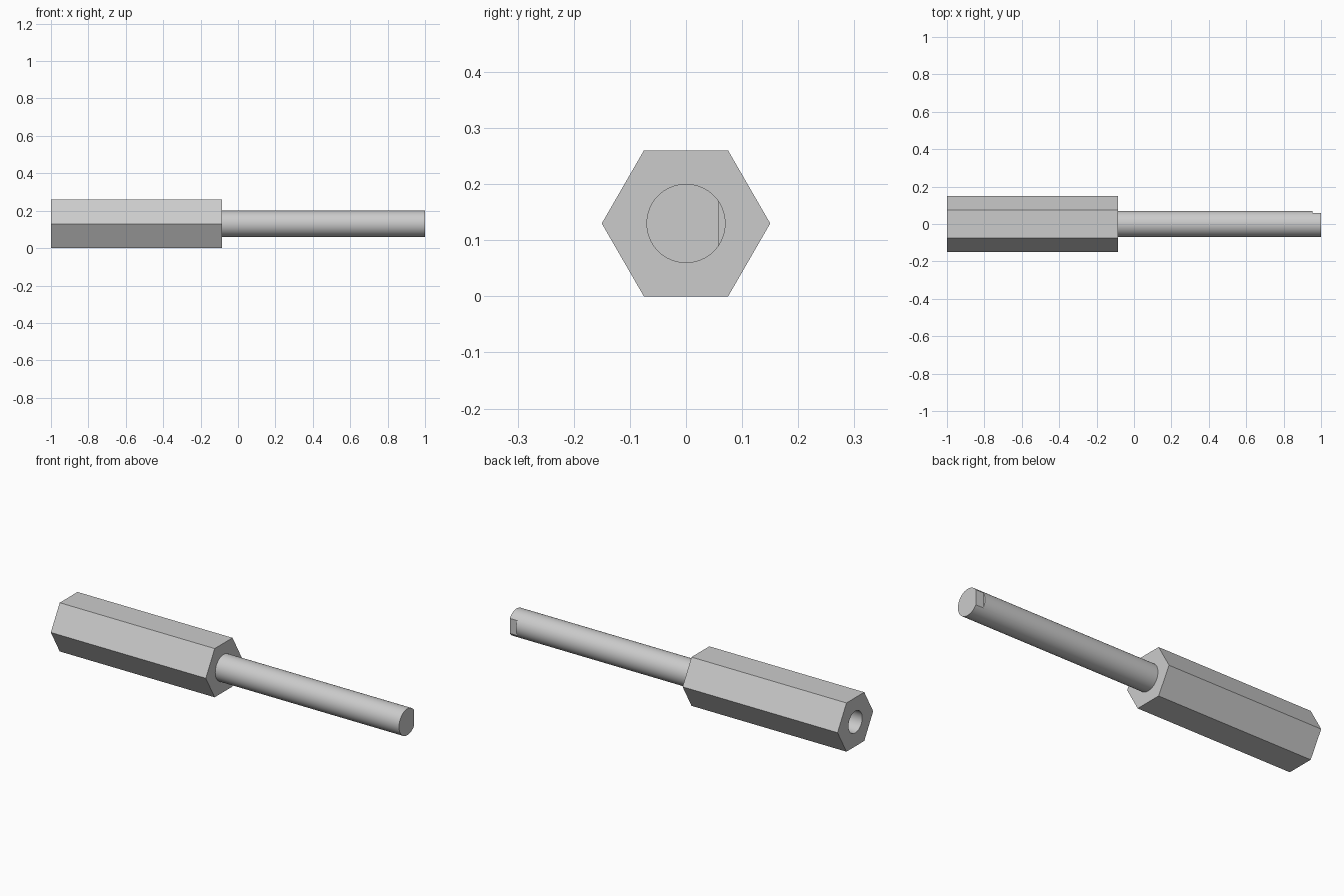
import bpy
from math import pi, cos

if "Cube" in bpy.data.objects:
    bpy.data.objects.remove(bpy.data.objects["Cube"])

AXIS_Z = 0.13                       # height of the common axis
HEX_R = AXIS_Z / cos(pi / 6)        # corner radius of the hexagon
SHOULDER = -0.085                   # where the body meets the rod
ROD_R, BORE_R = 0.0705, 0.058

steel = bpy.data.materials.new("plain_grey_metal")
steel.use_nodes = True
grey = (0.6, 0.6, 0.6, 1)
steel.diffuse_color = grey
steel.node_tree.nodes["Principled BSDF"].inputs["Base Color"].default_value = grey


def bar(name, radius, x0, x1, sides):
    """Prism or cylinder lying along x, with a corner towards +y."""
    bpy.ops.mesh.primitive_cylinder_add(
        vertices=sides, radius=radius, depth=x1 - x0,
        location=((x0 + x1) / 2, 0, AXIS_Z), rotation=(0, pi / 2, 0))
    ob = bpy.context.object
    ob.name = name
    bpy.ops.object.transform_apply(location=True, rotation=True)
    ob.data.materials.append(steel)
    return ob


def cut(target, cutter):
    """Subtract the cutter, then discard it."""
    mod = target.modifiers.new("cut", "BOOLEAN")
    mod.operation = "DIFFERENCE"
    mod.solver = "EXACT"
    mod.object = cutter
    bpy.ops.object.select_all(action="DESELECT")
    target.select_set(True)
    bpy.context.view_layer.objects.active = target
    bpy.ops.object.modifier_apply(modifier=mod.name)
    bpy.data.objects.remove(cutter)
    bpy.ops.object.shade_smooth_by_angle(angle=pi / 6)


# Hexagonal body with a blind bore in its end
body = bar("hex_body", HEX_R, -1, SHOULDER, 6)
cut(body, bar("bore_cutter", BORE_R, -1.1, -0.5, 64))

# Round rod with a small flat on the back of its tip
rod = bar("rod", ROD_R, SHOULDER, 1, 64)
bpy.ops.mesh.primitive_cube_add(size=1, location=(1.005, 0.108, AXIS_Z))
flat_cutter = bpy.context.object
flat_cutter.scale = (0.1, 0.1, 0.3)
bpy.ops.object.transform_apply(location=True, scale=True)
flat_cutter.data.materials.append(steel)
cut(rod, flat_cutter)
